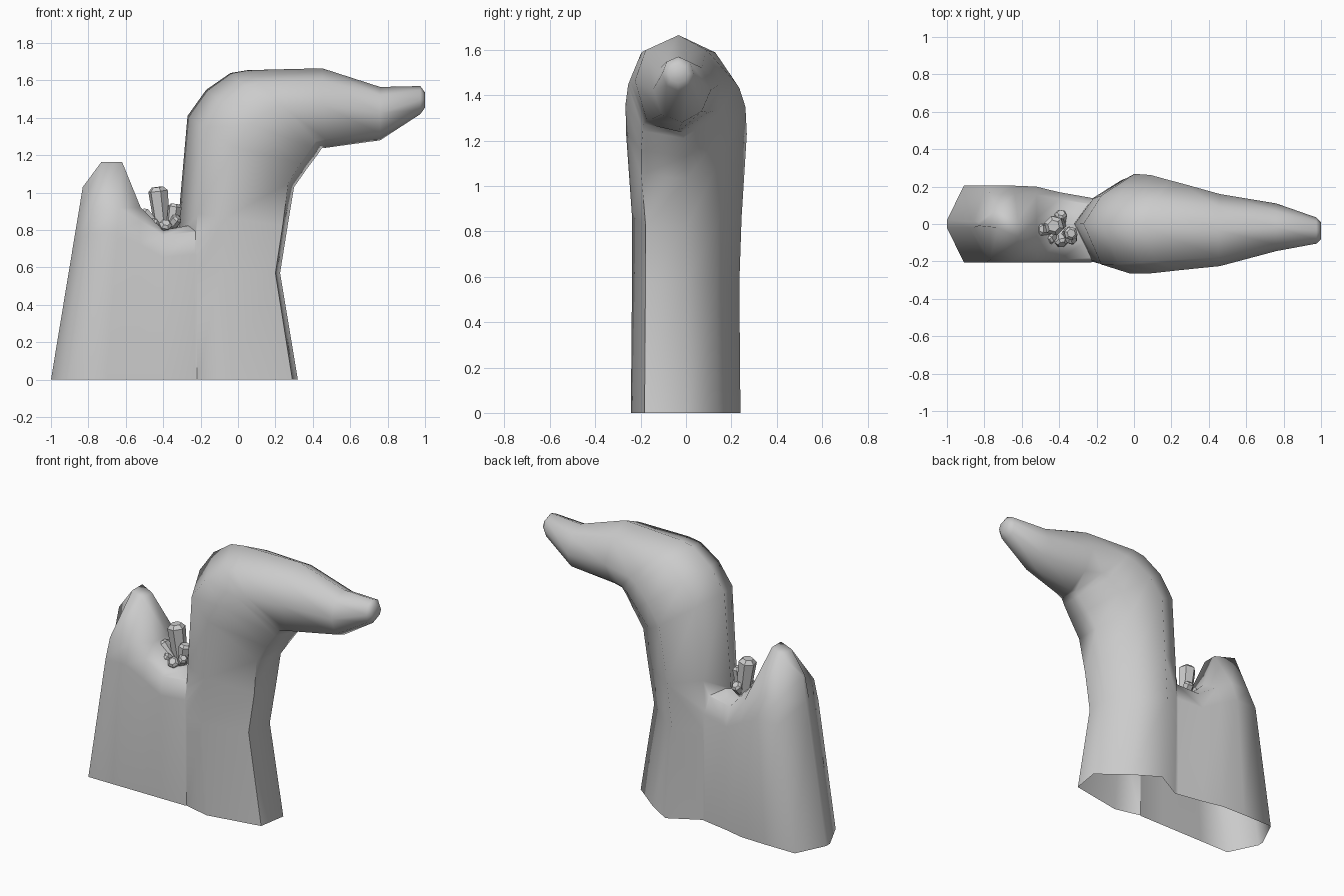
import bpy, bmesh, math
from mathutils import Vector

if "Cube" in bpy.data.objects:
    bpy.data.objects.remove(bpy.data.objects["Cube"])


def loft(name, rings):
    """Closed skin over equal-sized rings of points, with both ends capped."""
    bm = bmesh.new()
    rows = [[bm.verts.new(p) for p in ring] for ring in rings]
    n = len(rows[0])
    for a, b in zip(rows, rows[1:]):
        for i in range(n):
            j = (i + 1) % n
            bm.faces.new((a[i], a[j], b[j], b[i]))
    bm.faces.new(rows[0][::-1])
    bm.faces.new(rows[-1])
    bmesh.ops.recalc_face_normals(bm, faces=bm.faces)
    mesh = bpy.data.meshes.new(name)
    bm.to_mesh(mesh)
    bm.free()
    obj = bpy.data.objects.new(name, mesh)
    bpy.context.collection.objects.link(obj)
    return obj


# Uneven eight-sided cross-section of the pillar, in units of its half sizes
SECTION = [(-0.66, -0.83), (-0.14, -1), (0.91, -0.75), (1, 0),
           (0.45, 0.58), (-0.05, 1), (-0.66, 0.55), (-1, 0)]


def rock_ring(left, right, front, back, k):
    """Tilted ring between two x-z points; k blends from a round to the uneven section."""
    ring = []
    for i, (t, s) in enumerate(SECTION):
        a = math.radians(225 + 45 * i)
        t = (1 + t * k + math.cos(a) * (1 - k)) / 2
        s = s * k + math.sin(a) * (1 - k)
        ring.append((left[0] + (right[0] - left[0]) * t,
                     (front + back) / 2 + s * (back - front) / 2,
                     left[1] + (right[1] - left[1]) * t))
    return ring


def ridge_section(xb, xt, front, back, shoulder, crown, c1, c2):
    """Upright section of the low ridge, leaning from xb at the base to xt at the crown."""
    pts = [(-front, 0), (-front, shoulder * 0.85), (-front * 0.93, shoulder),
           (c1, crown), (c2, crown),
           (back * 0.78, shoulder), (back, shoulder * 0.85), (back, 0)]
    return [(xb + (xt - xb) * z / crown, y, z) for y, z in pts]


# Leaning pillar with a tapering overhang
pillar = loft("rock_body", [
    rock_ring((-0.33, 0), (0.32, 0), -0.243, 0.24, 1),
    rock_ring((-0.33, 0.57), (0.225, 0.57), -0.238, 0.235, 1),
    rock_ring((-0.315, 0.9), (0.265, 0.82), -0.238, 0.245, 1),
    rock_ring((-0.27, 1.41), (0.30, 1.03), -0.265, 0.268, 0.9),
    rock_ring((-0.17, 1.55), (0.37, 1.13), -0.266, 0.262, 0.8),
    rock_ring((-0.04, 1.64), (0.43, 1.21), -0.255, 0.235, 0.7),
    rock_ring((0.05, 1.655), (0.45, 1.24), -0.248, 0.22, 0.6),
    rock_ring((0.45, 1.665), (0.47, 1.24), -0.225, 0.16, 0.4),
    rock_ring((0.76, 1.565), (0.76, 1.28), -0.145, 0.11, 0.2),
    rock_ring((0.975, 1.57), (0.975, 1.42), -0.105, 0.035, 0),
    rock_ring((1.0, 1.535), (1.0, 1.455), -0.08, 0.01, 0),
])

# Low ridge with a peak and a saddle
ridge = loft("ridge", [ridge_section(*s) for s in (
    (-1.0, -0.83, 0.02, 0.02, 0.88, 1.03, -0.01, 0.01),
    (-0.91, -0.73, 0.205, 0.205, 0.92, 1.165, -0.02, 0.08),
    (-0.70, -0.62, 0.205, 0.205, 0.92, 1.165, -0.07, 0.02),
    (-0.53, -0.52, 0.205, 0.20, 0.85, 0.92, -0.10, 0.03),
    (-0.40, -0.40, 0.205, 0.17, 0.77, 0.80, -0.10, 0.03),
    (-0.23, -0.23, 0.205, 0.14, 0.79, 0.83, -0.10, 0.03),
    (-0.05, -0.05, 0.15, 0.10, 0.76, 0.80, -0.08, 0.03),
)])

# Join both into one shell, open underneath
mod = pillar.modifiers.new("join", 'BOOLEAN')
mod.operation = 'UNION'
mod.solver = 'EXACT'
mod.object = ridge
bpy.context.view_layer.objects.active = pillar
bpy.ops.object.modifier_apply(modifier=mod.name)
bpy.data.objects.remove(ridge)
bm = bmesh.new()
bm.from_mesh(pillar.data)
under = [f for f in bm.faces if all(v.co.z < 0.001 for v in f.verts)]
bmesh.ops.delete(bm, geom=under, context='FACES')
bm.to_mesh(pillar.data)
bm.free()
pillar.select_set(True)
bpy.ops.object.shade_smooth_by_angle(angle=math.radians(68))

# Crystal cluster: six-sided prisms with bevelled tips
root = Vector((-0.40, -0.03, 0.77))
crystals = [((-0.40, 0.0, 0.77), (-0.43, -0.01, 1.03), 0.054),
            (root, (-0.52, -0.03, 0.90), 0.040),
            ((-0.36, -0.05, 0.77), (-0.335, -0.05, 0.94), 0.038),
            (root, (-0.46, -0.09, 0.85), 0.030),
            (root, (-0.385, -0.11, 0.84), 0.036),
            (root, (-0.32, -0.09, 0.87), 0.030),
            (root, (-0.39, 0.06, 0.88), 0.034)]
for k, (a, b, r) in enumerate(crystals):
    a, b = Vector(a), Vector(b)
    axis = (b - a).normalized()
    u = axis.orthogonal().normalized()
    w = axis.cross(u)
    shoulder = b - axis * r * 0.4
    loft(f"crystal_{k + 1}", [
        [c + rad * (u * math.cos(i * math.pi / 3) + w * math.sin(i * math.pi / 3))
         for i in range(6)]
        for c, rad in ((a, r * 0.75), (shoulder, r), (b, r * 0.6))])
